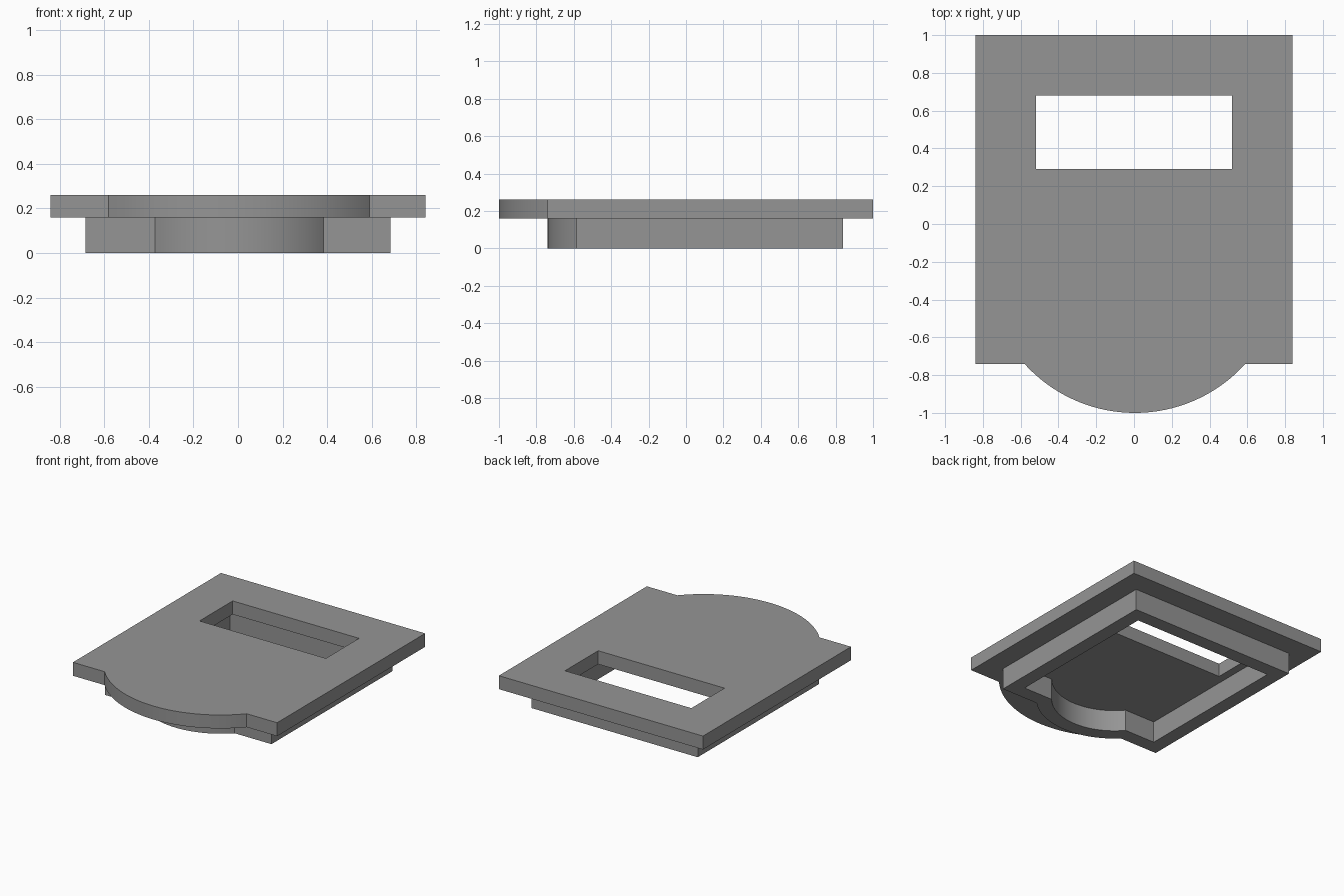
import bpy, bmesh, math

if "Cube" in bpy.data.objects:
    bpy.data.objects.remove(bpy.data.objects["Cube"])

grey = bpy.data.materials.new("mid grey")
grey.diffuse_color = (0.3, 0.3, 0.3, 1)
grey.use_nodes = True
grey.node_tree.nodes["Principled BSDF"].inputs["Base Color"].default_value = grey.diffuse_color

ARC_X = 0.005  # centre of the rounded front lobe


def rectangle(x, y0, y1):
    return [(-x, y0), (x, y0), (x, y1), (-x, y1)]


def lobed_outline(x, y0, y1, centre_y, radius, steps=48):
    """Rectangle whose front edge swells into a circular lobe."""
    half = math.acos((centre_y - y0) / radius)
    pts = [(-x, y0)]
    for i in range(steps + 1):
        a = -half + 2 * half * i / steps
        pts.append((ARC_X + radius * math.sin(a), centre_y - radius * math.cos(a)))
    return pts + [(x, y0), (x, y1), (-x, y1)]


def slab(name, outer, hole, z0, z1):
    """Flat outline with a hole, thickened between two heights."""
    bm = bmesh.new()
    edges = []
    for loop in (outer, hole):
        vs = [bm.verts.new((x, y, (z0 + z1) / 2)) for x, y in loop]
        edges += [bm.edges.new((vs[i - 1], vs[i])) for i in range(len(vs))]
    bmesh.ops.triangle_fill(bm, edges=edges, use_beauty=True, normal=(0, 0, 1))
    bmesh.ops.recalc_face_normals(bm, faces=bm.faces)
    mesh = bpy.data.meshes.new(name)
    bm.to_mesh(mesh)
    bm.free()
    mesh.materials.append(grey)
    obj = bpy.data.objects.new(name, mesh)
    bpy.context.collection.objects.link(obj)
    mod = obj.modifiers.new("thickness", "SOLIDIFY")
    mod.thickness = z1 - z0
    mod.offset = 0
    bpy.ops.object.select_all(action="DESELECT")
    obj.select_set(True)
    bpy.context.view_layer.objects.active = obj
    bpy.ops.object.convert(target="MESH")
    bpy.ops.object.shade_smooth_by_angle(angle=math.radians(30))


# Cover plate with its rectangular window
slab("cover_plate",
     lobed_outline(0.84, -0.74, 1.0, -0.212, 0.788),
     rectangle(0.52, 0.29, 0.68), 0.16, 0.26)

# Hollow rim under the plate, following the same outline
WALL = 0.106
slab("under_rim",
     lobed_outline(0.685, -0.585, 0.84, -0.203, 0.537),
     lobed_outline(0.685 - WALL, -0.585 + WALL, 0.84 - WALL, -0.203, 0.537 - WALL),
     0.0, 0.16)
